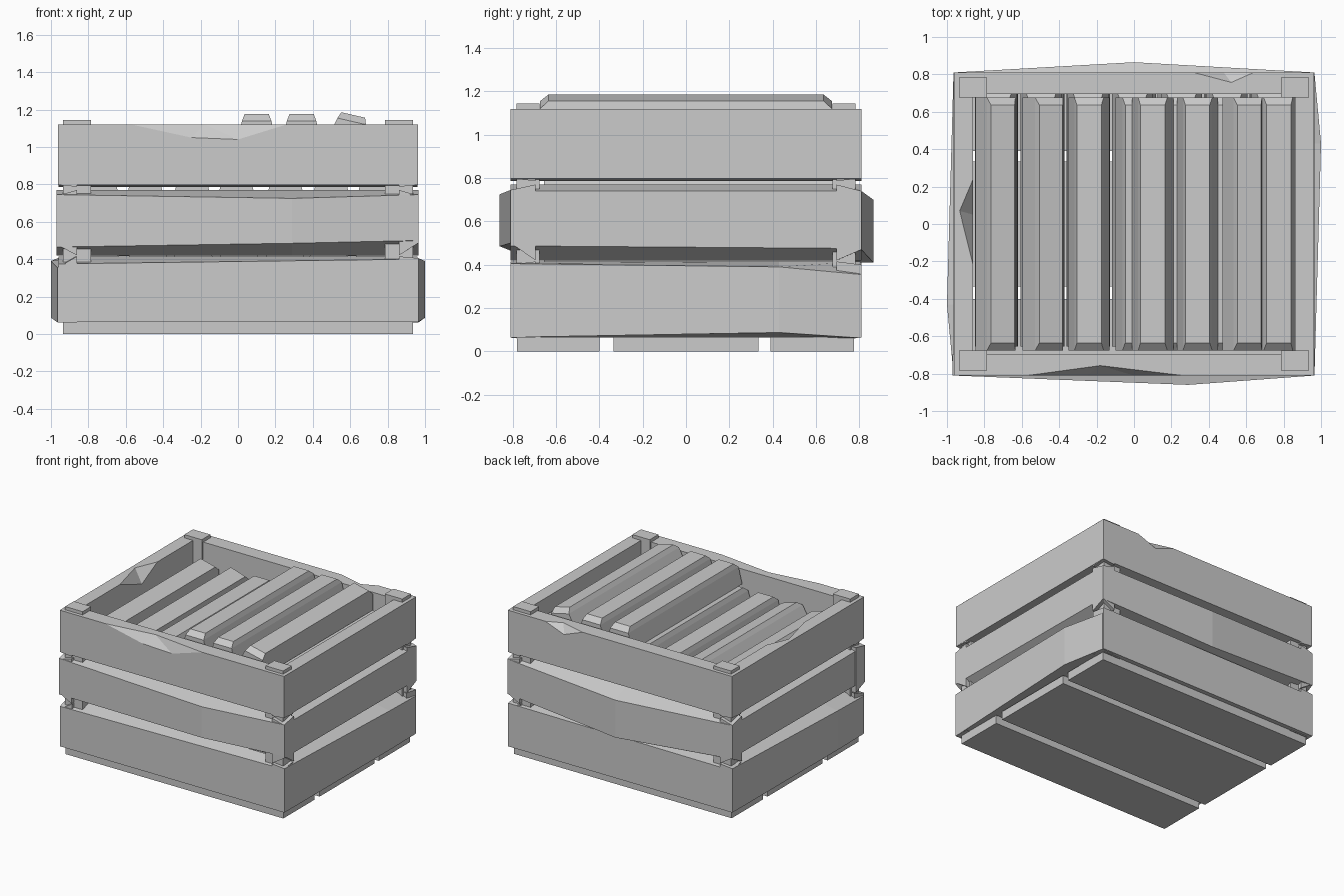
import bpy, bmesh, math, random
from mathutils import Vector

if "Cube" in bpy.data.objects:
    bpy.data.objects.remove(bpy.data.objects["Cube"])

random.seed(4)


def new_object(name, bm):
    bmesh.ops.recalc_face_normals(bm, faces=bm.faces)
    me = bpy.data.meshes.new(name)
    bm.to_mesh(me)
    bm.free()
    ob = bpy.data.objects.new(name, me)
    bpy.context.collection.objects.link(ob)
    return ob


def loft(name, rings):
    """Closed solid through a series of four-point rings."""
    bm = bmesh.new()
    vs = [[bm.verts.new(p) for p in r] for r in rings]
    for a, b in zip(vs, vs[1:]):
        for i in range(4):
            j = (i + 1) % 4
            bm.faces.new((a[i], a[j], b[j], b[i]))
    bm.faces.new(vs[0])
    bm.faces.new(vs[-1][::-1])
    return new_object(name, bm)


def box(name, x0, x1, y0, y1, z0, z1):
    return loft(name, [[(x0, y0, z), (x1, y0, z), (x1, y1, z), (x0, y1, z)]
                       for z in (z0, z1)])


# side -> (along, outward) mapped to world x, y
SIDES = {
    "front": lambda t, o: (t, -o),
    "back": lambda t, o: (t, o),
    "right": lambda t, o: (o, t),
    "left": lambda t, o: (-o, -t),
}


def plank(name, side, stations, inner_z):
    """stations: (along, outward, bottom, top) of the outer face."""
    inner = 0.695 if side in ("front", "back") else 0.86
    m = SIDES[side]
    lo, hi = inner_z
    rings = []
    for t, o, zb, zt in stations:
        rings.append([(*m(t, o), zb), (*m(t, o), zt),
                      (*m(t, inner), hi if hi > zt else zt),
                      (*m(t, inner), lo if lo < zb else zb)])
    return loft(side + "_" + name, rings)


# wall planks: three tiers on four sides
low, mid, top = (0.065, 0.415), (0.42, 0.77), (0.787, 1.12)
plank("lower_plank", "front", [(-.96, .81, .065, .375), (.96, .81, .065, .40)], low)
plank("lower_plank", "back", [(-.96, .81, .065, .39), (.96, .81, .065, .40)], low)
plank("middle_plank", "front", [(-.97, .81, .465, .745), (.29, .86, .485, .725),
                                (.965, .81, .50, .745)], mid)
plank("middle_plank", "back", [(-.965, .81, .48, .74), (0, .865, .41, .70),
                               (.965, .81, .47, .74)], mid)
for s in ("right", "left"):
    plank("lower_plank", s, [(-.81, .965, .065, .405), (.43, 1.0, .087, .39),
                             (.805, .965, .062, .355)], low)
    plank("middle_plank", s, [(-.81, .965, .487, .74), (.81, .965, .475, .74)], mid)
uppers = {}
for s, half, out in (("front", .96, .81), ("back", .96, .81),
                     ("right", .81, .962), ("left", .81, .962)):
    uppers[s] = plank("upper_plank", s, [(-half, out, .797, 1.12),
                                         (half, out, .797, 1.12)], top)


# splintered chips cut out of the upper rims
def chip(side, pts, push):
    bm = bmesh.new()
    for p in pts:
        bm.verts.new(p)
        bm.verts.new(Vector(p) + Vector(push))
    bmesh.ops.convex_hull(bm, input=bm.verts)
    cutter = new_object(side + "_chip_cutter", bm)
    cutter.hide_render = True
    cutter.hide_set(True)
    mod = uppers[side].modifiers.new("chip", 'BOOLEAN')
    mod.object = cutter
    mod.operation = 'DIFFERENCE'
    mod.solver = 'EXACT'


chip("front", [(-.57, -.81, 1.12), (.26, -.81, 1.12), (-.18, -.757, 1.12),
               (-.25, -.81, 1.05), (0, -.81, 1.04)], (0, -.1, .1))
chip("back", [(.32, .81, 1.12), (.64, .81, 1.12), (.52, .757, 1.12),
              (.48, .81, 1.06)], (0, .1, .1))
chip("left", [(-.86, -.22, 1.12), (-.86, .24, 1.12), (-.932, .07, 1.12),
              (-.86, .05, 1.02)], (.1, 0, .1))

# corner posts
for sx in (-1, 1):
    for sy in (-1, 1):
        xs = sorted((sx * .785, sx * .935))
        ys = sorted((sy * .677, sy * .783))
        box("corner_post", *xs, *ys, .06, 1.145)

# floor boards
for y0, y1 in ((-.78, -.40), (-.335, .335), (.39, .775)):
    box("floor_board", -.935, .935, y0, y1, 0, .066)


# tapered bars stacked inside the crate
def bar(name, x, z, roll=0.0, y=0.0):
    rings = []
    for hw, hl, h in ((.11, .675, 0), (.078, .675, .125), (.065, .635, .16)):
        rings.append([(-hw, -hl, h), (hw, -hl, h), (hw, hl, h), (-hw, hl, h)])
    ob = loft(name, rings)
    ob.location = (x, y, z)
    ob.rotation_euler.y = math.radians(roll)


for layer in range(5):
    for i in range(7):
        bar("buried_bar", -.735 + i * .245 + random.uniform(-.01, .01),
            .066 + layer * .157, 0, .02)
rolls = (14, 17, 0, 3, 0, 0, 5)
for i, r in enumerate(rolls):
    bar("lower_bar", -.74 + i * .25, .85, r)
for x, r in ((.1, 0), (.34, 0), (.58, 13)):
    bar("upper_bar", x, 1.015, r)
